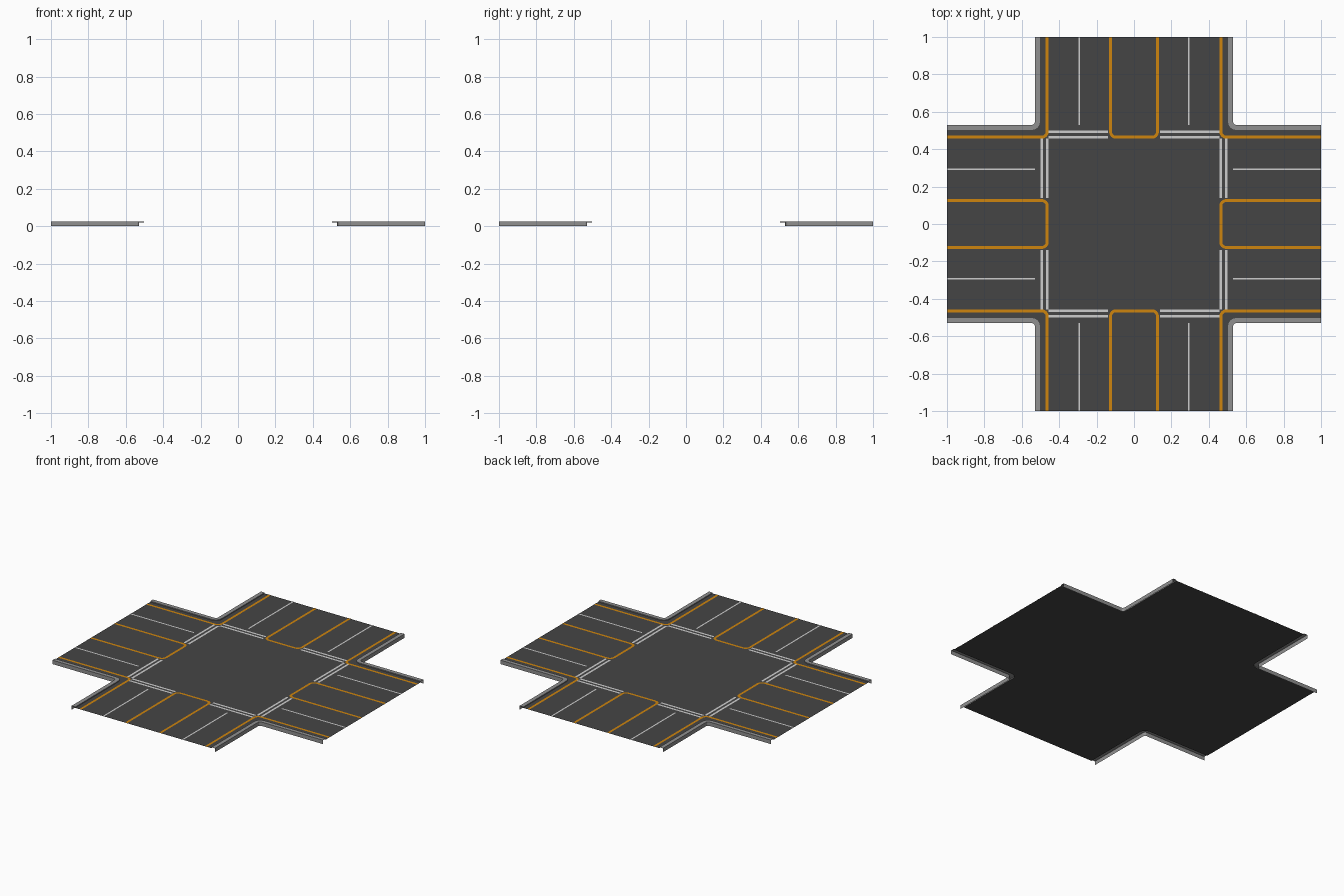
import bpy, bmesh, math
from mathutils import Vector, Matrix

if "Cube" in bpy.data.objects:
    bpy.data.objects.remove(bpy.data.objects["Cube"])

ROAD_Z, CURB_Z, PAINT_Z = 0.02, 0.026, 0.0212


def material(name, rgb):
    m = bpy.data.materials.new(name)
    m.diffuse_color = (*rgb, 1)
    m.use_nodes = True
    m.node_tree.nodes["Principled BSDF"].inputs["Base Color"].default_value = m.diffuse_color
    return m


ASPHALT = material("asphalt", (0.06, 0.06, 0.06))
CONCRETE = material("concrete", (0.28, 0.28, 0.28))
ORANGE = material("orange paint", (0.62, 0.235, 0.004))
WHITE = material("white paint", (0.62, 0.62, 0.62))


def fillet(pts, radius, steps=4):
    """Round the right-angled inner corners of an open 2D polyline."""
    pts = [Vector(p) for p in pts]
    out = [pts[0]]
    for a, p, b in zip(pts, pts[1:], pts[2:]):
        u, v = (a - p).normalized(), (b - p).normalized()
        centre = p + (u + v) * radius
        for i in range(steps + 1):
            t = math.pi / 2 * i / steps
            out.append(centre - radius * (v * math.cos(t) + u * math.sin(t)))
    return out + [pts[-1]]


def corner(d, radius):
    return fillet([(1, d), (d, d), (d, 1)], radius)


def u_shape(x, y, radius):
    return fillet([(x, 1), (x, y), (-x, y), (-x, 1)], radius)


def strips(name, mat, strip_list, turns=4):
    """Bridge rows of 3D points into faces and repeat them by quarter turns."""
    bm = bmesh.new()
    for k in range(turns):
        rot = Matrix.Rotation(k * math.pi / 2, 3, 'Z')
        for rows in strip_list:
            vs = [[bm.verts.new(rot @ Vector(p)) for p in row] for row in rows]
            for r, s in zip(vs, vs[1:]):
                for i in range(len(r) - 1):
                    bm.faces.new((r[i], r[i + 1], s[i + 1], s[i]))
    finish(name, mat, bm)


def finish(name, mat, bm):
    me = bpy.data.meshes.new(name)
    bm.to_mesh(me)
    bm.free()
    me.materials.append(mat)
    ob = bpy.data.objects.new(name, me)
    bpy.context.collection.objects.link(ob)


def at(path, z):
    return [(p[0], p[1], z) for p in path]


def bar(x0, x1, y0, y1):
    return [at([(x0, y0), (x1, y0)], PAINT_Z), at([(x0, y1), (x1, y1)], PAINT_Z)]


# Road surface: cross-shaped sheet with rounded inner corners
bm = bmesh.new()
edge = []
for k in range(4):
    rot = Matrix.Rotation(k * math.pi / 2, 3, 'Z')
    edge += [bm.verts.new(rot @ Vector(p)) for p in at(corner(0.503, 0.042), ROAD_Z)]
bm.faces.new(edge)
bmesh.ops.triangulate(bm, faces=bm.faces[:])
finish("road", ASPHALT, bm)

# Curbs: road lip, flat top and tall outer wall
inner, outer = corner(0.503, 0.042), corner(0.53, 0.015)
strips("curbs", CONCRETE, [[at(inner, ROAD_Z), at(inner, CURB_Z),
                            at(outer, CURB_Z), at(outer, 0)][::-1]])

# Orange edge lines and rounded medians
strips("edge_lines", ORANGE, [[at(corner(0.472, 0.022), PAINT_Z),
                               at(corner(0.456, 0.038), PAINT_Z)]])
strips("medians", ORANGE, [[at(u_shape(0.118, 0.472, 0.022), PAINT_Z),
                            at(u_shape(0.134, 0.456, 0.038), PAINT_Z)][::-1]])

# White lane dividers and double stop lines
strips("lane_lines", WHITE, [bar(s - 0.005, s + 0.005, 0.53, 1) for s in (-0.293, 0.293)])
strips("stop_lines", WHITE, [bar(x, x + 0.317, y - 0.007, y + 0.007)
                             for x in (-0.456, 0.139) for y in (0.464, 0.494)])
